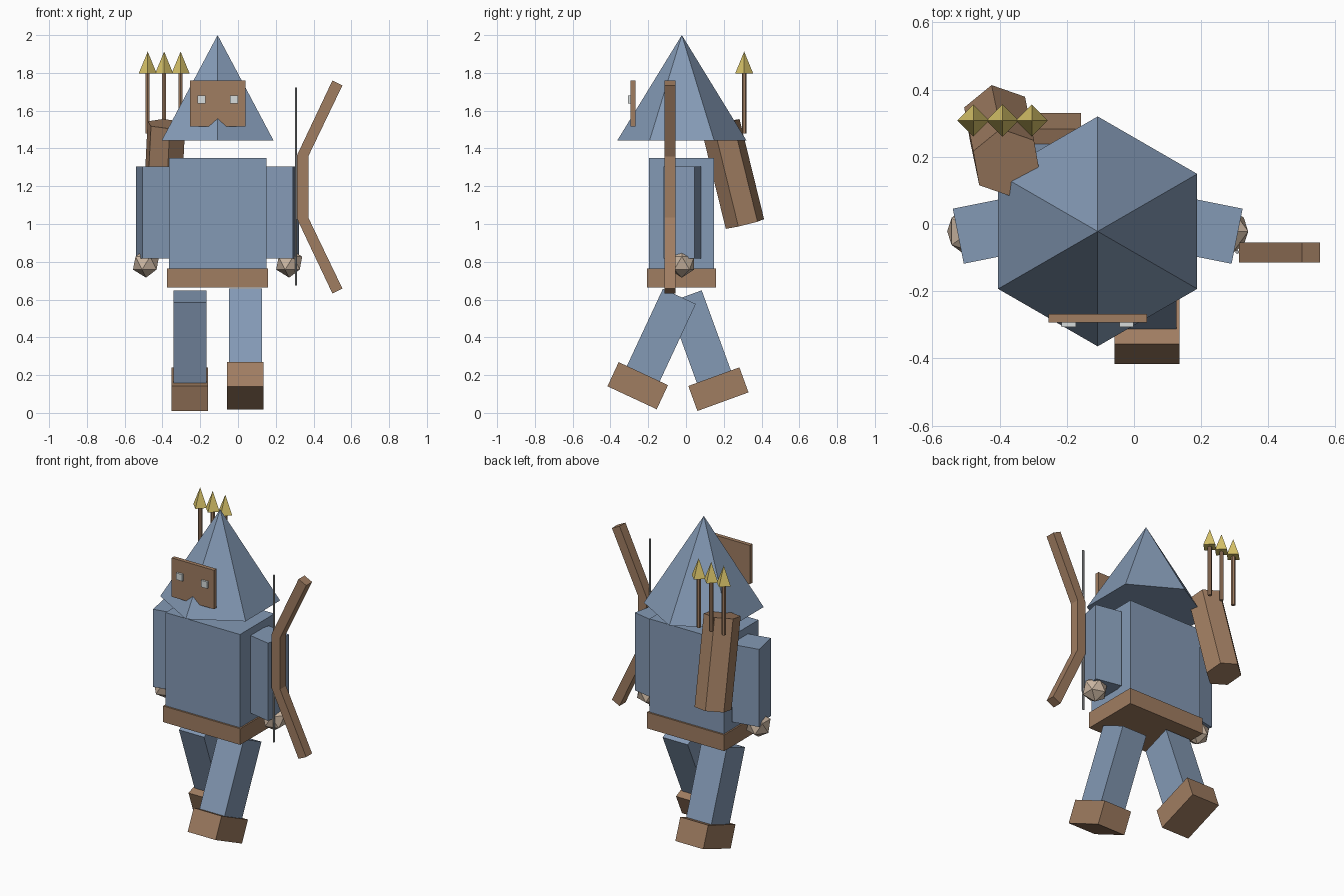
import bpy, bmesh
from math import radians
from mathutils import Matrix, Vector

if "Cube" in bpy.data.objects:
    bpy.data.objects.remove(bpy.data.objects["Cube"], do_unlink=True)

MID = -0.108  # the body's own centre line


def material(name, rgb):
    mat = bpy.data.materials.new(name)
    mat.use_nodes = True
    mat.diffuse_color = (*rgb, 1)
    bsdf = next(n for n in mat.node_tree.nodes if n.type == "BSDF_PRINCIPLED")
    bsdf.inputs["Base Color"].default_value = (*rgb, 1)
    return mat


BLUE = material("dusty_blue_cloth", (0.23, 0.32, 0.46))
BROWN = material("brown_leather", (0.35, 0.205, 0.12))
GOLD = material("gold", (0.68, 0.54, 0.14))
SKIN = material("pale_skin", (0.60, 0.47, 0.36))
GREY = material("grey_string", (0.36, 0.37, 0.38))
WHITE = material("eye_white", (0.68, 0.72, 0.72))


def finish(name, bm, mat, matrix=None):
    if matrix:
        bm.transform(matrix)
    bmesh.ops.recalc_face_normals(bm, faces=bm.faces)
    mesh = bpy.data.meshes.new(name)
    bm.to_mesh(mesh)
    bm.free()
    mesh.materials.append(mat)
    obj = bpy.data.objects.new(name, mesh)
    bpy.context.collection.objects.link(obj)
    return obj


def box(name, mat, centre, size, axis="X", angle=0):
    bm = bmesh.new()
    bmesh.ops.create_cube(bm, size=1)
    finish(name, bm, mat, Matrix.Translation(centre)
           @ Matrix.Rotation(radians(angle), 4, axis)
           @ Matrix.Diagonal((*size, 1)))


def prism(name, mat, start, end, r1, r2, sides, spin=0):
    """Cone or cylinder running from start to end."""
    start, end = Vector(start), Vector(end)
    axis = end - start
    bm = bmesh.new()
    bmesh.ops.create_cone(bm, cap_ends=True, segments=sides,
                          radius1=r1, radius2=r2, depth=axis.length)
    bmesh.ops.remove_doubles(bm, verts=bm.verts, dist=1e-5)
    turn = Vector((0, 0, 1)).rotation_difference(axis).to_matrix().to_4x4()
    finish(name, bm, mat, Matrix.Translation((start + end) / 2) @ turn
           @ Matrix.Rotation(radians(spin), 4, "Z"))


def slab(name, mat, outline, y_front, y_back):
    """Front outline in x and z, extruded backwards."""
    bm = bmesh.new()
    face = bm.faces.new([bm.verts.new((x, y_front, z)) for x, z in outline])
    back = bmesh.ops.extrude_face_region(bm, geom=[face])["geom"]
    verts = [v for v in back if isinstance(v, bmesh.types.BMVert)]
    bmesh.ops.translate(bm, verts=verts, vec=(0, y_back - y_front, 0))
    finish(name, bm, mat)


# Body
prism("hood", BLUE, (MID, -0.022, 1.442), (MID, -0.022, 2), 0.342, 0, 6)
box("torso", BLUE, (MID, -0.024, 1.057), (0.517, 0.343, 0.586))
box("belt", BROWN, (MID, -0.024, 0.715), (0.536, 0.365, 0.101))

# Arms and hands
for side, sign in (("left", 1), ("right", -1)):
    box(side + "_arm", BLUE, (MID + sign * 0.333, -0.02, 1.06),
        (0.167, 0.167, 0.487), "Z", -11.3 * sign)
    hand = bmesh.new()
    bmesh.ops.create_icosphere(hand, subdivisions=1, radius=0.077)
    finish(side + "_hand", hand, SKIN,
           Matrix.Translation((MID + sign * 0.379, -0.022, 0.793)))

# Striding legs: hip position, swing angle
for side, sign, hip, swing in (("left", 1, (-0.035, 0.617), -25),
                               ("right", -1, (-0.007, 0.616), 20)):
    x = MID + sign * 0.147
    top = Vector((x, *hip))
    down = Matrix.Rotation(radians(swing), 3, "X") @ Vector((0, 0, -1))
    box(side + "_leg", BLUE, top + down * 0.26, (0.174, 0.192, 0.52), "X", swing)
    box(side + "_boot", BROWN, top + down * 0.522, (0.194, 0.288, 0.141), "X", swing)

# Mask with a nose notch, and eyes
half = [(0.147, 1.76), (0.147, 1.516), (0.047, 1.516)]
slab("mask", BROWN, [(MID + x, z) for x, z in half] + [(MID, 1.558)]
     + [(MID - x, z) for x, z in reversed(half)], -0.293, -0.268)
for side, sign in (("left", 1), ("right", -1)):
    box(side + "_eye", WHITE, (MID + sign * 0.086, -0.299, 1.66), (0.042, 0.014, 0.042))

# Bow: one half of each edge, mirrored about the grip height
GRIP = 1.196
outer, inner = [(0.312, 0.167), (0.5, 0.564)], [(0.553, 0.538), (0.372, 0.162)]
upper = outer + inner
slab("bow", BROWN, [(x, GRIP + z) for x, z in upper]
     + [(x, GRIP - z) for x, z in reversed(upper)], -0.114, -0.055)
prism("bowstring", GREY, (0.307, -0.083, 0.675), (0.307, -0.083, 1.722),
      0.006, 0.006, 6)

# Quiver and arrows
prism("quiver", BROWN, (-0.406, 0.312, 1.0), (-0.379, 0.182, 1.53),
      0.106, 0.106, 6, 10)
for i in range(3):
    x = -0.478 + i * 0.087
    prism(f"arrow_shaft_{i + 1}", BROWN, (x, 0.308, 1.48), (x, 0.308, 1.8), 0.012, 0.012, 6)
    prism(f"arrow_head_{i + 1}", GOLD, (x, 0.308, 1.796), (x, 0.308, 1.913), 0.048, 0, 4)
